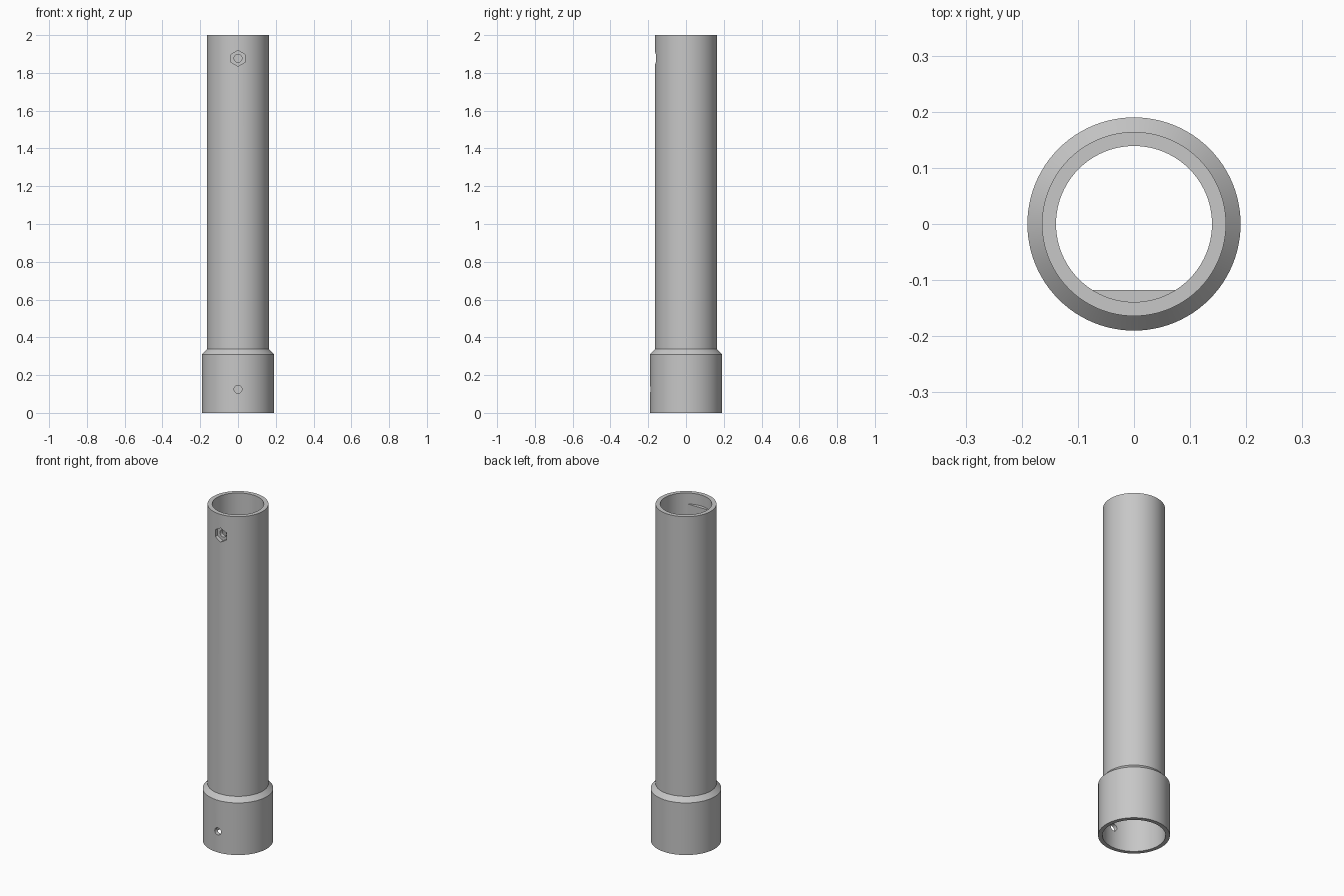
import bpy, bmesh
from math import sin, cos, pi, asin, acos
from mathutils import Vector

cube = bpy.data.objects.get("Cube")
if cube:
    bpy.data.objects.remove(cube, do_unlink=True)

grey = bpy.data.materials.new("plain grey")
grey.use_nodes = True
colour = (0.57, 0.57, 0.57, 1)
grey.diffuse_color = colour
grey.node_tree.nodes["Principled BSDF"].inputs["Base Color"].default_value = colour


def make_object(name, bm):
    bmesh.ops.recalc_face_normals(bm, faces=bm.faces)
    mesh = bpy.data.meshes.new(name)
    bm.to_mesh(mesh)
    bm.free()
    mesh.materials.append(grey)
    obj = bpy.data.objects.new(name, mesh)
    bpy.context.collection.objects.link(obj)
    return obj


def lathe(name, profile, steps):
    """Revolve a closed (radius, height) profile about z."""
    bm = bmesh.new()
    verts = [bm.verts.new((r, 0, z)) for r, z in profile]
    edges = [bm.edges.new((verts[i - 1], verts[i])) for i in range(len(verts))]
    bmesh.ops.spin(bm, geom=verts + edges, axis=(0, 0, 1), cent=(0, 0, 0),
                   angle=2 * pi, steps=steps)
    bmesh.ops.remove_doubles(bm, verts=bm.verts, dist=1e-5)
    return make_object(name, bm)


def prism(name, outline, direction):
    """Extrude a closed outline along a direction."""
    bm = bmesh.new()
    face = bm.faces.new([bm.verts.new(p) for p in outline])
    new = bmesh.ops.extrude_face_region(bm, geom=[face])["geom"]
    bmesh.ops.translate(bm, vec=Vector(direction),
                        verts=[v for v in new if isinstance(v, bmesh.types.BMVert)])
    return make_object(name, bm)


def front_drill(name, radius, sides, z, y_inner):
    """Cutter through the front wall, with a corner pointing up."""
    ring = [(radius * sin(2 * pi * i / sides), -0.25,
             z + radius * cos(2 * pi * i / sides)) for i in range(sides)]
    return prism(name, ring, (0, y_inner + 0.25, 0))


def combine(target, tool, operation):
    mod = target.modifiers.new(tool.name, 'BOOLEAN')
    mod.operation = operation
    mod.solver = 'EXACT'
    mod.object = tool
    bpy.context.view_layer.objects.active = target
    bpy.ops.object.modifier_apply(modifier=mod.name)
    bpy.data.objects.remove(tool, do_unlink=True)


# Tube with a wider socket at the foot and a bevelled shoulder
tube = lathe("socketed_tube", [
    (0.167, 0), (0.19, 0), (0.19, 0.31), (0.164, 0.337), (0.164, 2),
    (0.139, 2), (0.139, 0.337), (0.167, 0.31)], 96)

# Flat-faced pad inside the front wall, behind the nut pocket
pad_radius, flat = 0.15, 0.118
half = acos(flat / pad_radius)
arc = [half * (i / 12 - 1) for i in range(25)]
pad = prism("nut_pad", [(pad_radius * sin(a), -pad_radius * cos(a), 1.825)
                        for a in arc], (0, 0, 0.11))
combine(tube, pad, 'UNION')

# Hexagonal nut pocket, its bolt hole, and the lower screw hole
combine(tube, front_drill("nut_pocket", 0.042, 6, 1.877, -0.14), 'DIFFERENCE')
combine(tube, front_drill("bolt_hole", 0.021, 32, 1.877, -0.05), 'DIFFERENCE')
combine(tube, front_drill("screw_hole", 0.021, 32, 0.125, -0.05), 'DIFFERENCE')

# Smooth walls with crisp rims
bpy.ops.object.select_all(action='DESELECT')
tube.select_set(True)
bpy.context.view_layer.objects.active = tube
bpy.ops.object.shade_smooth_by_angle(angle=pi / 6)
